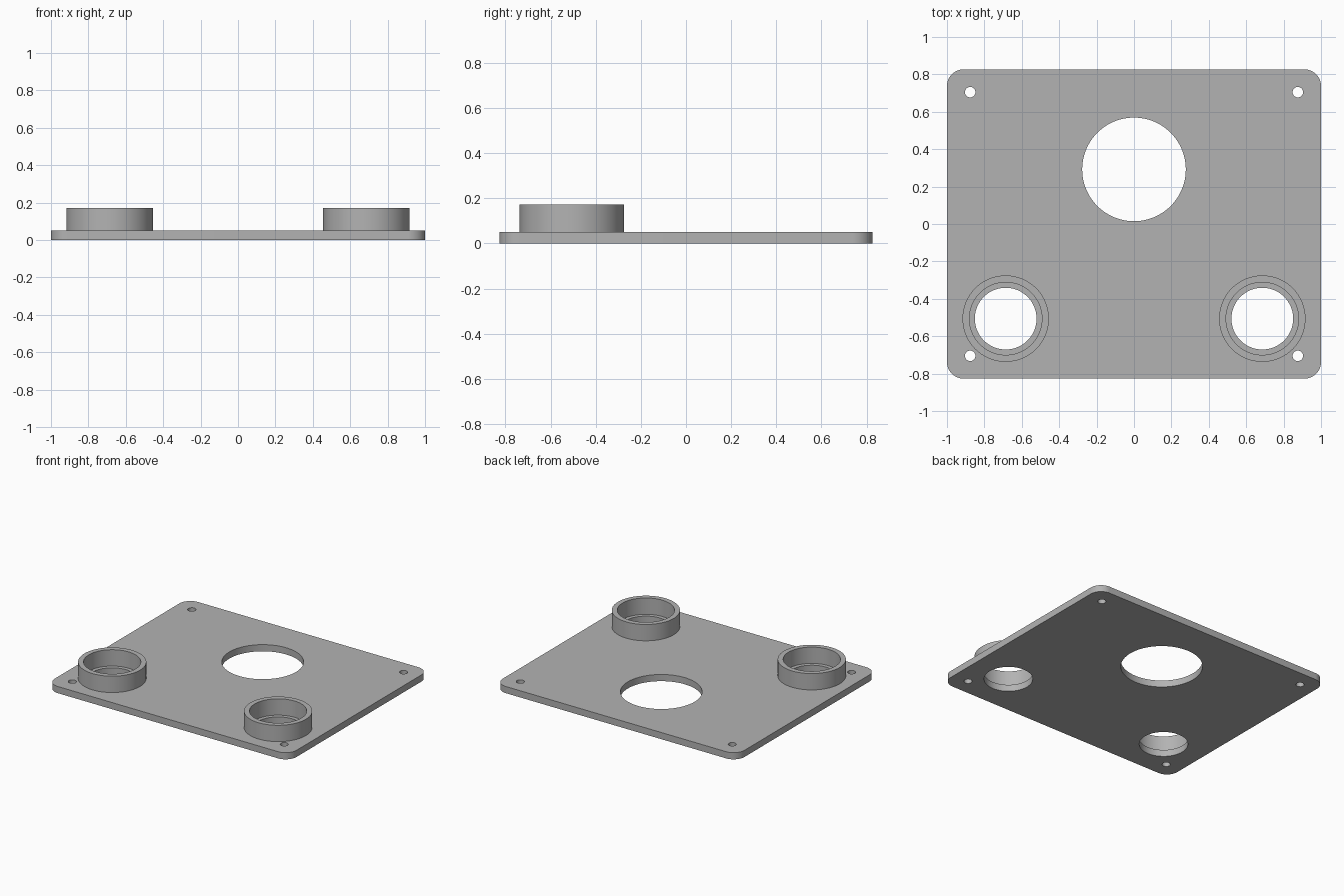
import bpy
import bmesh
from math import cos, sin, tau

cube = bpy.data.objects.get("Cube")
if cube:
    bpy.data.objects.remove(cube, do_unlink=True)

HALF_X, HALF_Y, THICK = 1.0, 0.827, 0.05
CORNER = 0.09
COLLAR_X, COLLAR_Y, COLLAR_TOP = 0.686, -0.506, 0.172

grey = bpy.data.materials.new("plain_grey")
grey.use_nodes = True
colour = (0.45, 0.45, 0.45, 1)
grey.diffuse_color = colour
grey.node_tree.nodes["Principled BSDF"].inputs["Base Color"].default_value = colour


def circle(x, y, r, n=96):
    return [(x + r * cos(tau * i / n), y + r * sin(tau * i / n)) for i in range(n)]


def rounded_rectangle(hx, hy, r, steps=16):
    points = []
    for quarter, (sx, sy) in enumerate([(1, 1), (-1, 1), (-1, -1), (1, -1)]):
        for i in range(steps + 1):
            a = tau / 4 * (quarter + i / steps)
            points.append((sx * (hx - r) + r * cos(a), sy * (hy - r) + r * sin(a)))
    return points


def extruded_sheet(name, outlines, z0, z1):
    """Filled outline with holes, extruded from z0 to z1."""
    curve = bpy.data.curves.new(name + "_outline", "CURVE")
    curve.dimensions = "2D"
    curve.fill_mode = "BOTH"
    curve.extrude = (z1 - z0) / 2
    for outline in outlines:
        spline = curve.splines.new("POLY")
        spline.points.add(len(outline) - 1)
        for point, (x, y) in zip(spline.points, outline):
            point.co = (x, y, 0, 1)
        spline.use_cyclic_u = True
    helper = bpy.data.objects.new(name + "_outline", curve)
    bpy.context.collection.objects.link(helper)
    graph = bpy.context.evaluated_depsgraph_get()
    mesh = bpy.data.meshes.new_from_object(helper.evaluated_get(graph))
    bpy.data.objects.remove(helper, do_unlink=True)
    bpy.data.curves.remove(curve)

    # weld caps to walls
    bm = bmesh.new()
    bm.from_mesh(mesh)
    bmesh.ops.remove_doubles(bm, verts=bm.verts, dist=0.0001)
    bmesh.ops.translate(bm, verts=bm.verts, vec=(0, 0, (z0 + z1) / 2))
    bmesh.ops.recalc_face_normals(bm, faces=bm.faces)
    bm.to_mesh(mesh)
    bm.free()
    mesh.name = name
    mesh.materials.clear()
    mesh.materials.append(grey)
    obj = bpy.data.objects.new(name, mesh)
    bpy.context.collection.objects.link(obj)
    bpy.ops.object.select_all(action="DESELECT")
    obj.select_set(True)
    bpy.context.view_layer.objects.active = obj
    bpy.ops.object.shade_smooth_by_angle()
    return obj


# Base plate: large opening, two collar bores and four screw holes
holes = [circle(0, 0.292, 0.277)]
for side in (-1, 1):
    holes.append(circle(side * COLLAR_X, COLLAR_Y, 0.165))
    for end in (-1, 1):
        holes.append(circle(side * 0.876, end * 0.705, 0.028, 32))
extruded_sheet("base_plate", [rounded_rectangle(HALF_X, HALF_Y, CORNER)] + holes, 0, THICK)

# Raised collars, wider than the bores so a ledge remains inside
for label, side in (("right", -1), ("left", 1)):
    x = side * COLLAR_X
    extruded_sheet(label + "_collar",
                   [circle(x, COLLAR_Y, 0.231), circle(x, COLLAR_Y, 0.194)],
                   THICK - 0.01, COLLAR_TOP)
